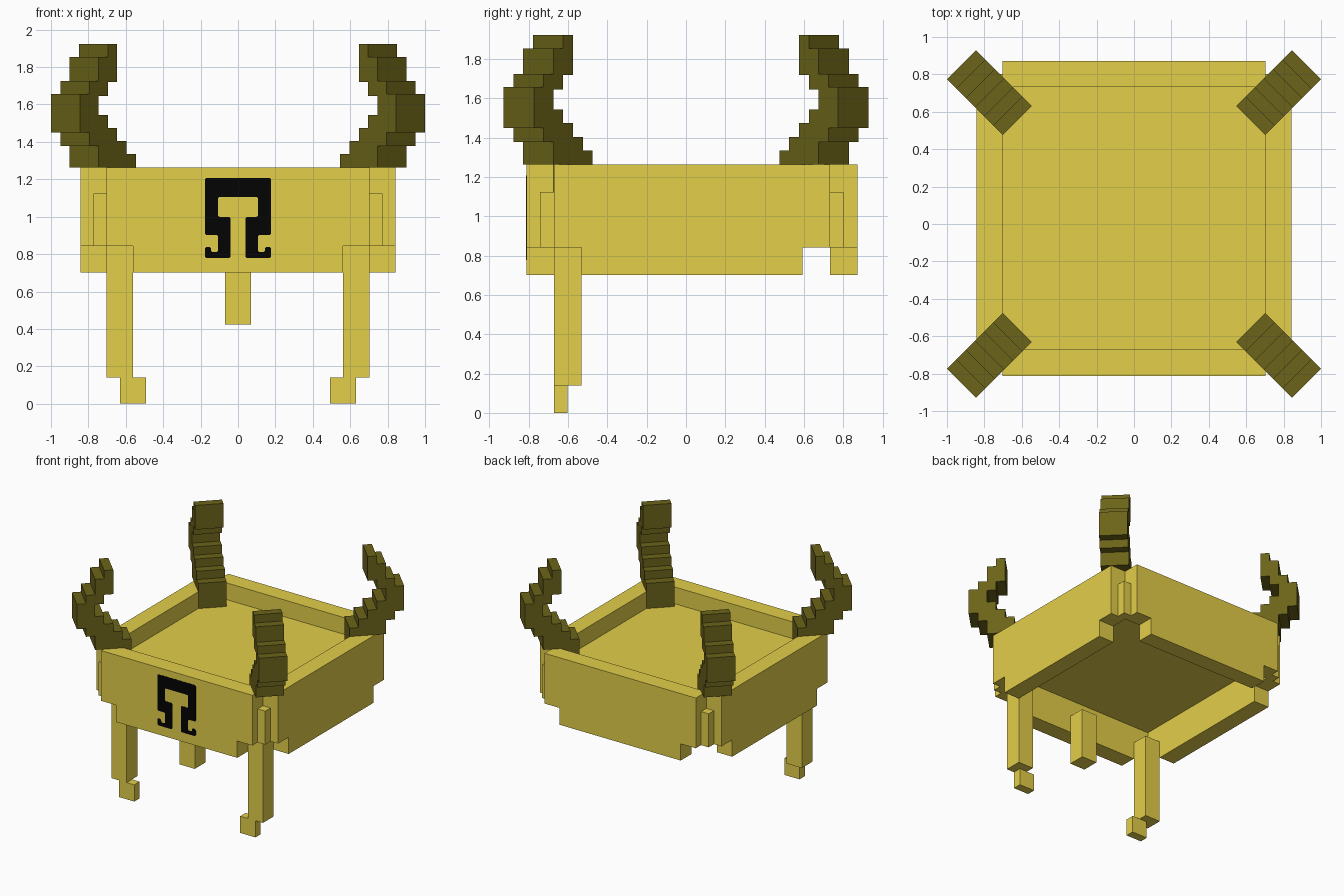
import bpy, bmesh, math
from mathutils import Matrix, Vector

cube = bpy.data.objects.get("Cube")
if cube:
    bpy.data.objects.remove(cube, do_unlink=True)


def make_material(name, rgb):
    m = bpy.data.materials.new(name)
    m.use_nodes = True
    col = (*rgb, 1.0)
    m.diffuse_color = col
    bsdf = next(n for n in m.node_tree.nodes if n.type == 'BSDF_PRINCIPLED')
    bsdf.inputs["Base Color"].default_value = col
    bsdf.inputs["Roughness"].default_value = 0.9
    return m


TAN = make_material("sand_yellow", (0.77, 0.62, 0.068))
OLIVE = make_material("dark_olive", (0.148, 0.126, 0.010))
BLACK = make_material("black_paint", (0.001, 0.001, 0.001))


def finish(name, bm, mat):
    bmesh.ops.recalc_face_normals(bm, faces=bm.faces[:])
    me = bpy.data.meshes.new(name)
    bm.to_mesh(me)
    bm.free()
    me.materials.append(mat)
    ob = bpy.data.objects.new(name, me)
    bpy.context.collection.objects.link(ob)
    return ob


def box(name, lo, hi):
    """Axis-aligned block between two corners."""
    lo, hi = Vector(lo), Vector(hi)
    bm = bmesh.new()
    bmesh.ops.create_cube(bm, size=1.0)
    bmesh.ops.scale(bm, vec=hi - lo, verts=bm.verts[:])
    bmesh.ops.translate(bm, vec=(lo + hi) / 2, verts=bm.verts[:])
    return finish(name, bm, TAN)


def prism(name, outline, depth, centre, angle=0.0, mat=TAN, rounding=0.0):
    """Upright (u, z) outline given thickness, turned about z and placed."""
    bm = bmesh.new()
    bm.faces.new([bm.verts.new((u, -depth / 2, z)) for u, z in outline])
    if rounding:
        bmesh.ops.bevel(bm, geom=bm.verts[:], offset=rounding, segments=3,
                        profile=0.5, affect='VERTICES')
    ext = bmesh.ops.extrude_face_region(bm, geom=bm.faces[:])
    moved = [g for g in ext["geom"] if isinstance(g, bmesh.types.BMVert)]
    bmesh.ops.translate(bm, vec=(0, depth, 0), verts=moved)
    turn = Matrix.Translation((*centre, 0)) @ Matrix.Rotation(angle, 4, 'Z')
    bmesh.ops.transform(bm, matrix=turn, verts=bm.verts[:])
    return finish(name, bm, mat)


# Common block size and the main levels
U = 0.1404
BOTTOM, STEP, FLOOR, RIM = 5 * U, 6 * U, 8 * U, 9 * U
HALF, FRONT, BACK = 5 * U, -0.672, 0.732
MID_Y = (FRONT + BACK) / 2

# Tray floor, one block thick
box("tray_floor", (-HALF, FRONT, FLOOR - U), (HALF, BACK, FLOOR))

# Four walls, each stepped in at its lower ends
wall = [(-HALF, RIM), (-HALF, STEP), (-HALF + U, STEP), (-HALF + U, BOTTOM),
        (HALF - U, BOTTOM), (HALF - U, STEP), (HALF, STEP), (HALF, RIM)]
prism("front_wall", wall, U, (0, FRONT - U / 2))
prism("back_wall", wall, U, (0, BACK + U / 2))
for side, s in (("left", 1), ("right", -1)):
    prism(f"{side}_wall", wall, U, (s * (HALF + U / 2), MID_Y), math.pi / 2)

# Slim corner posts
for side, s in (("left", 1), ("right", -1)):
    for end, y0, y1 in (("front", FRONT - U / 2, FRONT), ("back", BACK, BACK + U / 2)):
        xs = sorted((s * HALF, s * (HALF + U / 2)))
        box(f"{end}_{side}_post", (xs[0], y0, STEP), (xs[1], y1, FLOOR))

# Front legs with inward feet, and the short peg between them
for side, s in (("left", 1), ("right", -1)):
    xs = sorted((s * (HALF - U), s * HALF))
    box(f"front_{side}_leg", (xs[0], FRONT, U), (xs[1], FRONT + U, STEP))
    xs = sorted((s * 3.5 * U, s * 4.5 * U))
    box(f"front_{side}_foot", (xs[0], FRONT, 0), (xs[1], FRONT + U / 2, U))
box("front_peg", (-U / 2, FRONT, 3 * U + 0.003), (U / 2, FRONT + U, STEP))

# Stepped horns set diagonally on the corners, their inner ends resting on the floor
outer = [(-1, FLOOR), (-1, RIM), (1, RIM), (1, 1.379), (2, 1.379), (2, 1.449),
         (3, 1.449), (3, 1.657), (2, 1.657), (2, 1.725), (1, 1.725), (1, 1.855),
         (0, 1.855), (0, 1.923)]
inner = [(-1, 1.923), (-1, 1.72), (0, 1.72), (0, 1.645), (1, 1.645), (1, 1.543),
         (0, 1.543), (0, 1.474), (-1, 1.474), (-1, 1.404), (-2, 1.404),
         (-2, 1.334), (-3, 1.334), (-3, FLOOR)]
horn = [(u * U / 2, z) for u, z in outer + inner]
for side, sx in (("left", 1), ("right", -1)):
    for end, sy in (("front", -1), ("back", 1)):
        prism(f"{end}_{side}_horn", horn, 0.219, (sx * 0.773, sy * 0.702),
              math.atan2(sy, sx), OLIVE)

# Painted stepped arch on the front wall
half = [(0.177, 1.207), (0.177, 0.902), (0.107, 0.902), (0.107, 0.811),
        (0.144, 0.811), (0.144, 0.838), (0.177, 0.838), (0.177, 0.779),
        (0.04, 0.779), (0.04, 0.999), (0.107, 0.999), (0.107, 1.106)]
arch = half + [(-x, z) for x, z in reversed(half)]
prism("front_painted_arch", arch, 0.004, (0, FRONT - U + 0.001), mat=BLACK, rounding=0.01)
